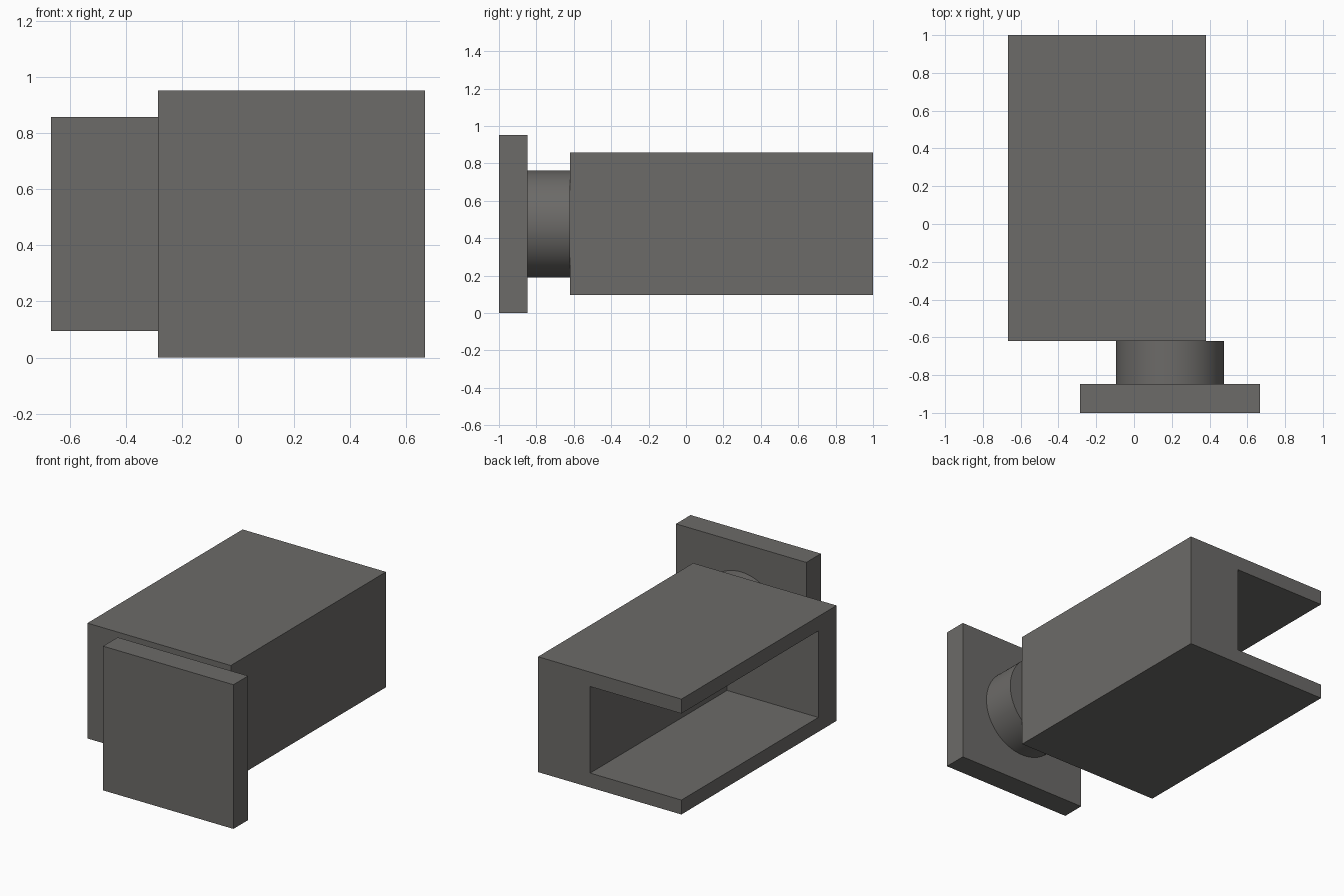
import bpy, bmesh, math

if "Cube" in bpy.data.objects:
    bpy.data.objects.remove(bpy.data.objects["Cube"])

U = 2 / 21  # the model sits on a regular grid, 21 units long

metal = bpy.data.materials.new("dark warm grey")
metal.diffuse_color = (0.15, 0.145, 0.138, 1)
metal.use_nodes = True
metal.node_tree.nodes["Principled BSDF"].inputs["Base Color"].default_value = metal.diffuse_color


def box(name, lo, hi):
    bm = bmesh.new()
    bmesh.ops.create_cube(bm, size=1)
    for v in bm.verts:
        v.co = [lo[i] if v.co[i] < 0 else hi[i] for i in range(3)]
    mesh = bpy.data.meshes.new(name)
    bm.to_mesh(mesh)
    bm.free()
    mesh.materials.append(metal)
    ob = bpy.data.objects.new(name, mesh)
    bpy.context.collection.objects.link(ob)
    return ob


# square front plate
box("mounting_plate", (-3*U, -1, 0), (7*U, -1 + 1.6*U, 10*U))

# round neck between plate and body
y0, y1 = -1 + 1.6*U, -1 + 4*U
bpy.ops.mesh.primitive_cylinder_add(vertices=96, radius=3*U, depth=y1 - y0,
                                    location=(2*U, (y0 + y1)/2, 5*U),
                                    rotation=(math.pi/2, 0, 0))
neck = bpy.context.object
neck.name = "round_neck"
neck.data.materials.append(metal)
bpy.ops.object.shade_smooth_by_angle(angle=math.radians(30))

# long body with a pocket open to the back and the left
body = box("channel_body", (-7*U, y1, U), (4*U, 1, 9*U))
pocket = box("pocket_cutter", (-8*U, y1 + 2*U, 2*U), (0, 1.1, 8*U))
cut = body.modifiers.new("pocket", 'BOOLEAN')
cut.operation = 'DIFFERENCE'
cut.solver = 'EXACT'
cut.object = pocket
bpy.ops.object.select_all(action='DESELECT')
bpy.context.view_layer.objects.active = body
body.select_set(True)
bpy.ops.object.modifier_apply(modifier="pocket")
bpy.data.objects.remove(pocket)
